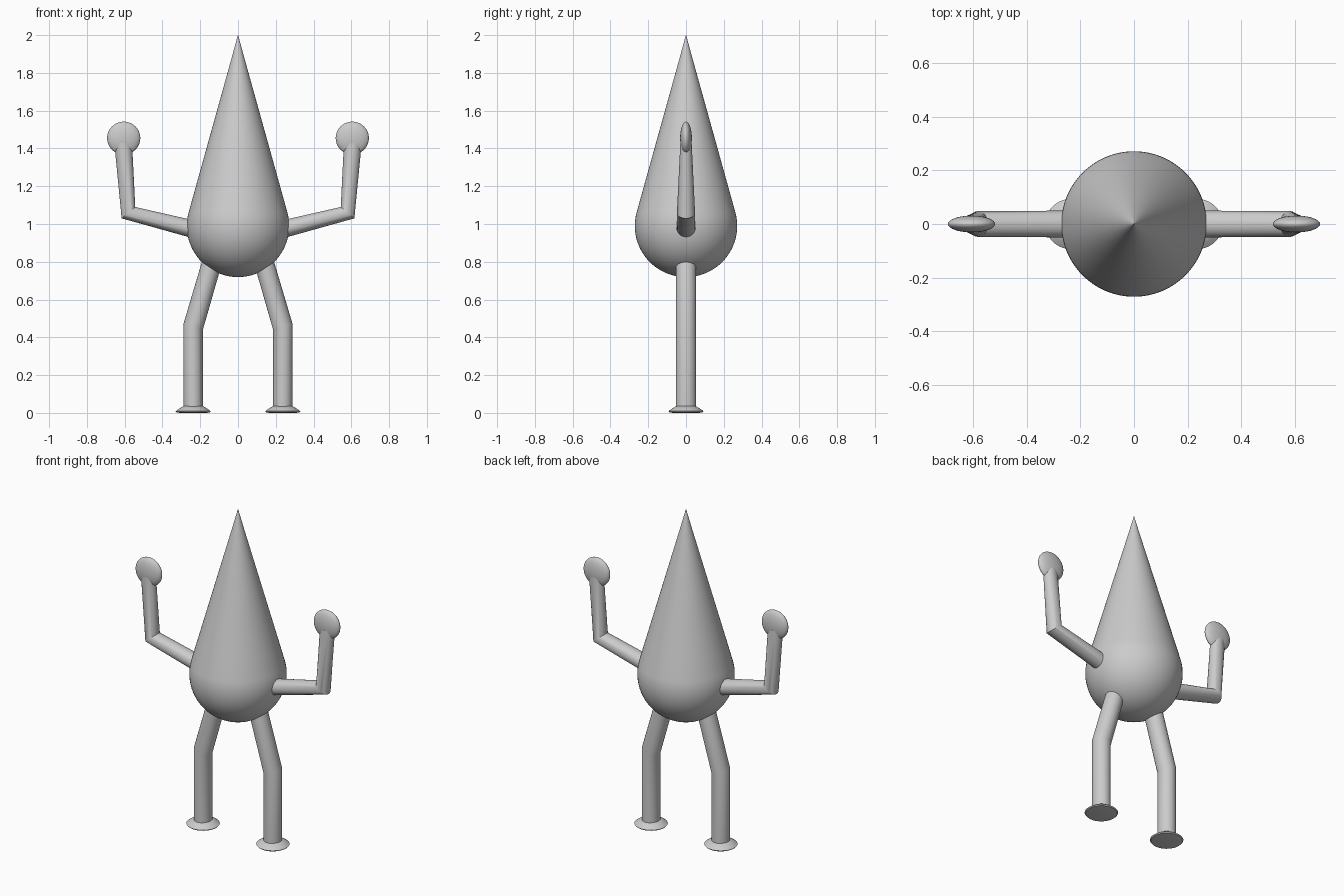
import bpy, bmesh
from math import sin, cos, pi, asin, radians
from mathutils import Vector

if "Cube" in bpy.data.objects:
    bpy.data.objects.remove(bpy.data.objects["Cube"])


def loft(name, rings, n=40):
    """Skin a tube through rings of (centre, half-axis u, half-axis v)."""
    bm = bmesh.new()
    loops = []
    for c, u, v in rings:
        c, u, v = Vector(c), Vector(u), Vector(v)
        loops.append([bm.verts.new(c + u * cos(2 * pi * i / n) + v * sin(2 * pi * i / n))
                      for i in range(n)])
    for a, b in zip(loops, loops[1:]):
        for i in range(n):
            j = (i + 1) % n
            bm.faces.new((a[i], a[j], b[j], b[i]))
    bm.faces.new(loops[0][::-1])
    bm.faces.new(loops[-1])
    return finish(name, bm)


def finish(name, bm):
    bmesh.ops.remove_doubles(bm, verts=bm.verts, dist=1e-5)
    bmesh.ops.recalc_face_normals(bm, faces=bm.faces)
    me = bpy.data.meshes.new(name)
    bm.to_mesh(me)
    bm.free()
    ob = bpy.data.objects.new(name, me)
    bpy.context.collection.objects.link(ob)
    bpy.ops.object.select_all(action='DESELECT')
    ob.select_set(True)
    bpy.context.view_layer.objects.active = ob
    bpy.ops.object.shade_smooth_by_angle(angle=radians(35))
    return ob


def flat_ring(x, z, rx, ry):
    return ((x, 0, z), (rx, 0, 0), (0, ry, 0))


# Teardrop body: round belly running tangentially into a pointed cone
R, ZC, TIP = 0.271, 0.99, 2.0
end = asin(R / (TIP - ZC))
prof = []
for i in range(25):
    a = -pi / 2 + (end + pi / 2) * i / 24
    prof.append((max(R * cos(a), 0.0008), ZC + R * sin(a)))
r0, z0 = prof[-1]
prof += [(max(r0 * (1 - t / 8), 0.0008), z0 + (TIP - z0) * t / 8) for t in range(1, 9)]
loft("body", [flat_ring(0, z, r, r) for r, z in prof], 64)

for side, s in (("right", 1), ("left", -1)):
    # Bent arm, mitred at the elbow and flattened towards the hand
    loft(side + "_arm", [
        ((s * 0.2, 0, 0.963), (s * 0.008, 0, -0.047), (0, 0.05, 0)),
        ((s * 0.58, 0, 1.06), (s * 0.036, 0, -0.03), (0, 0.048, 0)),
        flat_ring(s * 0.608, 1.43, s * 0.047, 0.03)])

    # Disc-like hand
    bm = bmesh.new()
    bmesh.ops.create_uvsphere(bm, u_segments=40, v_segments=20, radius=1)
    bmesh.ops.scale(bm, vec=(0.088, 0.031, 0.087), verts=bm.verts)
    bmesh.ops.translate(bm, vec=(s * 0.605, 0, 1.455), verts=bm.verts)
    finish(side + "_hand", bm)

    # Leg, mitred at the knee
    loft(side + "_leg", [
        ((s * 0.125, 0, 0.84), (s * 0.05, 0, 0.014), (0, 0.054, 0)),
        ((s * 0.237, 0, 0.457), (s * 0.051, 0, 0.017), (0, 0.054, 0)),
        flat_ring(s * 0.237, 0.015, s * 0.051, 0.054)])

    # Flared foot
    loft(side + "_foot", [flat_ring(s * 0.237, z, s * r, r) for r, z in
                          ((0.07, 0), (0.088, 0.003), (0.093, 0.009), (0.075, 0.022), (0.052, 0.036))])
